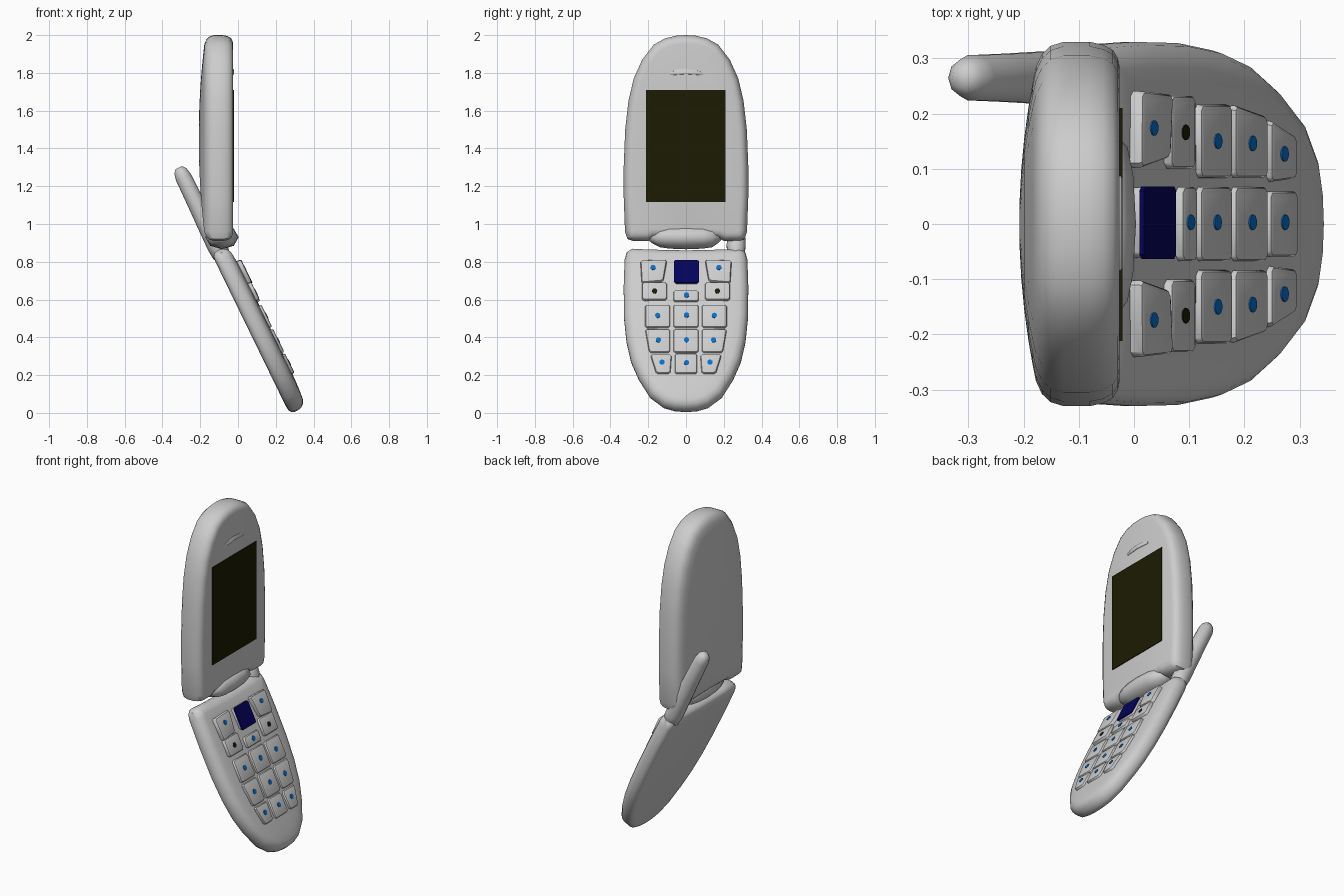
import bpy, bmesh, math
from mathutils import Matrix, Vector

if "Cube" in bpy.data.objects:
    bpy.data.objects.remove(bpy.data.objects["Cube"])


def material(name, rgb):
    m = bpy.data.materials.new(name)
    m.diffuse_color = (*rgb, 1)
    m.use_nodes = True
    m.node_tree.nodes["Principled BSDF"].inputs["Base Color"].default_value = m.diffuse_color
    return m


SILVER = material("silver_grey", (0.61, 0.61, 0.61))
DARK = material("dark_olive", (0.012, 0.011, 0.001))
NAVY = material("navy", (0.001, 0.001, 0.10))
BLUE = material("bright_blue", (0.002, 0.16, 0.6))

UPRIGHT = Matrix.Identity(4)
TILT = Matrix.Rotation(math.radians(-26), 4, 'Y')  # lower half leans forward


def finish(name, bm, mat, matrix, angle):
    bmesh.ops.recalc_face_normals(bm, faces=bm.faces)
    me = bpy.data.meshes.new(name)
    bm.to_mesh(me)
    bm.free()
    me.transform(matrix)
    me.materials.append(mat)
    ob = bpy.data.objects.new(name, me)
    bpy.context.collection.objects.link(ob)
    bpy.context.view_layer.objects.active = ob
    bpy.ops.object.select_all(action='DESELECT')
    ob.select_set(True)
    bpy.ops.object.shade_smooth_by_angle(angle=math.radians(angle))
    return ob


def inset(pts, d):
    """Move a counter-clockwise (y, z) outline inward by d."""
    out, n = [], len(pts)
    for i in range(n):
        a, b, c = (Vector(pts[(i + k) % n]) for k in (-1, 0, 1))
        n1 = Vector((-(b - a).y, (b - a).x)).normalized()
        n2 = Vector((-(c - b).y, (c - b).x)).normalized()
        m = (n1 + n2).normalized()
        out.append(b + m * d / max(0.5, m.dot(n1)))
    return out


def bridge(bm, rings):
    for r0, r1 in zip(rings, rings[1:]):
        n = len(r0)
        for i in range(n):
            j = (i + 1) % n
            bm.faces.new((r0[i], r0[j], r1[j], r1[i]))


def dome(bm, pts, x, rise, power):
    """Rings shrinking to the middle of an outline, outermost first."""
    mid = Vector((0, (min(p.y for p in pts) + max(p.y for p in pts)) / 2))
    return [[bm.verts.new((x + rise * (1 - s ** power), *(mid + (p - mid) * s))) for p in pts]
            for s in (0.9, 0.75, 0.55, 0.35, 0.15)]


def slab(name, pts, levels, mat, matrix=UPRIGHT, back=0.0, front=0.0):
    """Outline in y-z, stacked along x by (inset, x); optional domed back and front."""
    bm = bmesh.new()
    rings = [[bm.verts.new((x, *p)) for p in inset(pts, d)] for d, x in levels]
    if back:
        rings = dome(bm, inset(pts, levels[0][0]), levels[0][1], -back, 2)[::-1] + rings
    if front:
        rings += dome(bm, inset(pts, levels[-1][0]), levels[-1][1], front, 5)
    bridge(bm, rings)
    bm.faces.new(rings[0])
    bm.faces.new(rings[-1])
    return finish(name, bm, mat, matrix, 40)


def lathe(name, profile, sides, mat, matrix):
    """Rings (t, radius) along local z."""
    bm = bmesh.new()
    rings = [[bm.verts.new((r * math.cos(k * math.tau / sides),
                            r * math.sin(k * math.tau / sides), t))
              for k in range(sides)] for t, r in profile]
    bridge(bm, rings)
    bm.faces.new(rings[0])
    bm.faces.new(rings[-1])
    return finish(name, bm, mat, matrix, 75)


def mirrored(half):
    """Right half outline from bottom centre to top centre, made whole."""
    return half + [(-y, z) for y, z in reversed(half) if y > 0]


def rounded(quad, r):
    out = []
    for i, p in enumerate(quad):
        p = Vector(p)
        for q in (quad[i - 1], quad[(i + 1) % len(quad)]):
            out.append(p + (Vector(q) - p).normalized() * r)
    return out


# upper half with domed back and softly rounded rim
upper = mirrored([(0, .93), (.17, .925), (.2, .91), (.28, .91), (.31, .92), (.323, .96),
                  (.33, 1.15), (.33, 1.3), (.322, 1.5), (.305, 1.65), (.277, 1.77),
                  (.232, 1.87), (.17, 1.95), (.11, 1.983), (.05, 1.997), (0, 2.0)])
slab("upper_shell", upper, [(.046, -.178), (.022, -.167), (.007, -.151), (0, -.128), (0, -.08),
                            (.005, -.056), (.015, -.038), (.03, -.029), (.046, -.026)],
     SILVER, back=.03)

# lower half
lower = mirrored([(0, -.127), (.06, -.122), (.12, -.103), (.19, -.045), (.25, .06), (.29, .16),
                  (.315, .28), (.328, .42), (.33, .6), (.325, .76), (.315, .80), (.285, .82),
                  (.2, .815), (0, .81)])
slab("lower_shell", lower, [(.045, .243), (.02, .247), (.006, .257), (0, .274), (0, .293),
                            (.006, .314), (.018, .329), (.035, .338), (.046, .341)],
     SILVER, TILT, front=.010)

# screen and earpiece
slab("screen", [(-.212, 1.117), (.21, 1.117), (.21, 1.71), (-.212, 1.71)],
     [(0, -.028), (0, -.021)], DARK)
slab("earpiece", [(-.085, 1.787), (0, 1.793), (.088, 1.787), (.088, 1.802), (.05, 1.817),
                  (0, 1.822), (-.05, 1.817), (-.085, 1.802)],
     [(0, -.032), (.001, -.024), (.005, -.021)], SILVER)

# hinge barrel across the gap
lathe("hinge_barrel", [(-.2, .25), (-.18, .5), (-.14, .85), (-.09, .97), (0, 1.03), (.09, .97),
                       (.14, .85), (.17, .5), (.185, .25)], 8, SILVER,
      Matrix.Translation((-.085, 0, .93)) @ Matrix.Diagonal((.086, 1, .062, 1))
      @ Matrix.Rotation(math.radians(-90), 4, 'X'))

# antenna in line with the lower half
lathe("antenna", [(.765, .03), (.785, .047), (.84, .052), (.95, .05), (1.1, .046), (1.25, .043),
                  (1.285, .035), (1.305, .018)], 10, SILVER,
      TILT @ Matrix.Translation((.287, .265, 0)))


def rise(z):
    """The upper keys stand slightly prouder."""
    return max(0, z - .5) * .03


def on_pad(pts):
    """Heights read in the straight side view, laid onto the leaning pad."""
    return [(y, (z - .438 * (.362 + rise(z))) / .899) for y, z in pts]


def key(name, quad, dot, mat=BLUE):
    up = rise(sum(z for _, z in quad) / 4)
    slab(name, rounded(on_pad(quad), .01),
         [(0, .33), (.001, .355 + up), (.004, .360 + up), (.01, .362 + up)], SILVER, TILT)
    if dot:
        cy, cz = on_pad([dot])[0]
        ring = [(cy + .014 * math.cos(k * math.tau / 12), cz + .015 * math.sin(k * math.tau / 12))
                for k in range(12)]
        slab(name + "_dot", ring, [(0, .360 + up), (0, .3645 + up)], mat, TILT)


def box(y0, y1, z0, z1):
    return [(y0, z0), (y1, z0), (y1, z1), (y0, z1)]


# side keys, right column mirrored to the left
side_keys = [
    ("soft_key", [(.12, .70), (.235, .69), (.242, .812), (.1, .815)], (.174, .77), BLUE),
    ("call_key", box(.1, .233, .60, .695), (.166, .645), DARK),
    ("upper_number_key", box(.083, .217, .455, .577), (.15, .516), BLUE),
    ("middle_number_key", [(.083, .322), (.195, .322), (.217, .447), (.083, .447)],
     (.146, .386), BLUE),
    ("lower_number_key", [(.082, .212), (.158, .212), (.19, .313), (.075, .313)],
     (.127, .268), BLUE),
]
for name, quad, dot, mat in side_keys:
    key("right_" + name, quad, dot, mat)
    key("left_" + name, [(-y, z) for y, z in reversed(quad)], (-dot[0], dot[1]), mat)

# centre keys
for name, z0, z1 in (("clear", .592, .652), ("upper", .455, .577), ("middle", .322, .447),
                     ("lower", .21, .317)):
    w = .06 if name == "lower" else .068
    key("centre_" + name + "_key", box(-w, w, z0, z1), (.003, (z0 + z1) / 2 + .002))

# navigation pad
key("navigation_base", box(-.062, .067, .69, .808), None)
slab("navigation_pad", rounded(on_pad(box(-.063, .068, .688, .81)), .008),
     [(0, .362), (0, .371)], NAVY, TILT)
